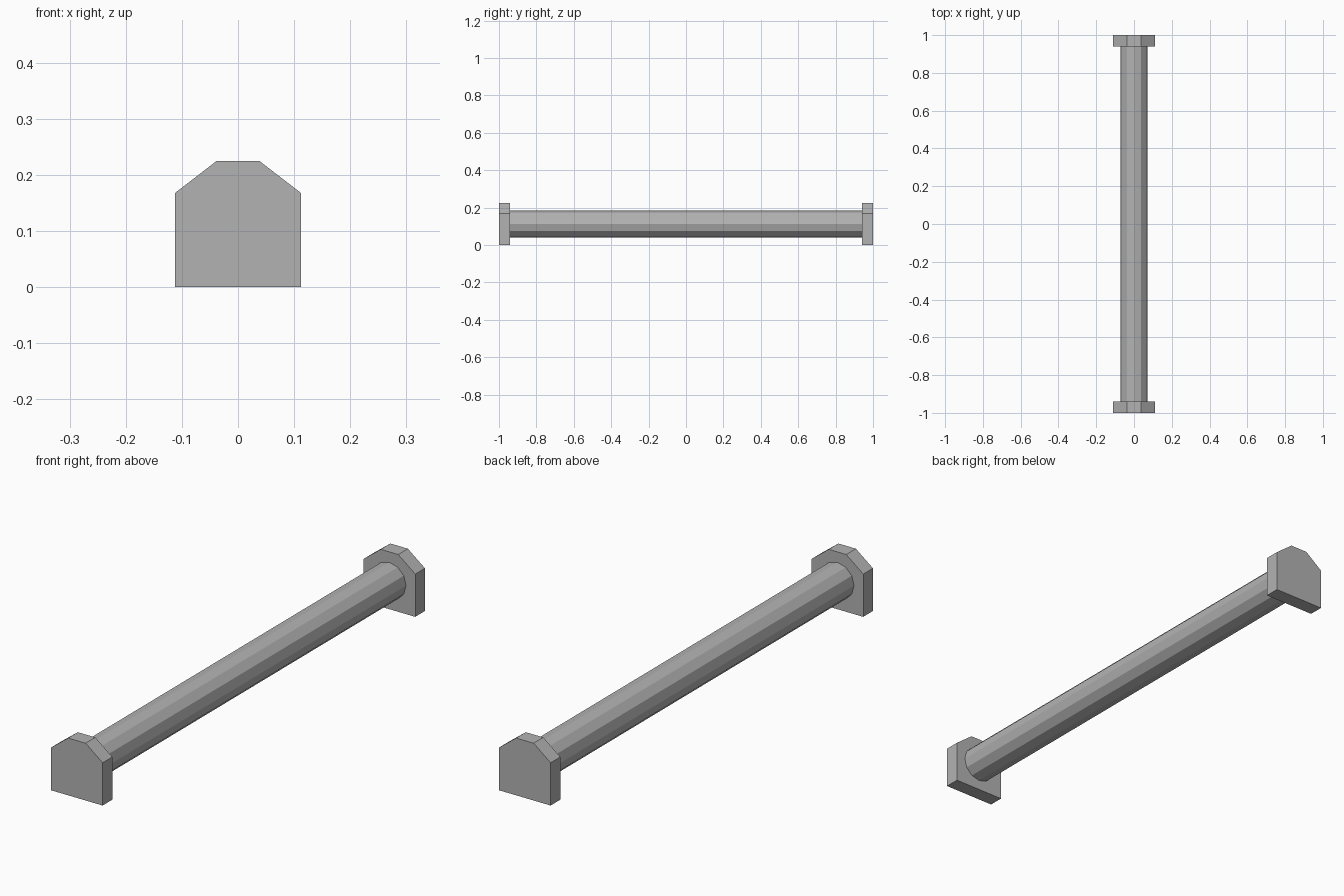
import bpy, bmesh, math
from mathutils import Matrix

if "Cube" in bpy.data.objects:
    bpy.data.objects.remove(bpy.data.objects["Cube"])

grey = bpy.data.materials.new("plain grey")
grey.diffuse_color = (0.45, 0.45, 0.45, 1)
grey.use_nodes = True
grey.node_tree.nodes["Principled BSDF"].inputs["Base Color"].default_value = grey.diffuse_color


def finish(name, bm):
    bmesh.ops.recalc_face_normals(bm, faces=bm.faces)
    me = bpy.data.meshes.new(name)
    bm.to_mesh(me)
    bm.free()
    me.materials.append(grey)
    ob = bpy.data.objects.new(name, me)
    bpy.context.collection.objects.link(ob)
    return ob


# End plates: square blocks with chamfered top corners
HALF, THICK = 0.112, 0.06
PROFILE = [(-HALF, 0), (HALF, 0), (HALF, 0.168), (0.038, 0.225),
           (-0.038, 0.225), (-HALF, 0.168)]


def end_plate(name, y0):
    bm = bmesh.new()
    face = bm.faces.new([bm.verts.new((x, y0, z)) for x, z in PROFILE])
    ext = bmesh.ops.extrude_face_region(bm, geom=[face])
    moved = [v for v in ext["geom"] if isinstance(v, bmesh.types.BMVert)]
    bmesh.ops.translate(bm, verts=moved, vec=(0, THICK, 0))
    return finish(name, bm)


end_plate("front_end_plate", -1)
end_plate("back_end_plate", 1 - THICK)

# Twelve-sided bar between the plates
bm = bmesh.new()
bmesh.ops.create_cone(
    bm, cap_ends=True, segments=12, radius1=0.072, radius2=0.072,
    depth=2 * (1 - THICK),
    matrix=Matrix.Translation((0, 0, HALF)) @ Matrix.Rotation(math.pi / 2, 4, 'X'))
finish("bar", bm)
